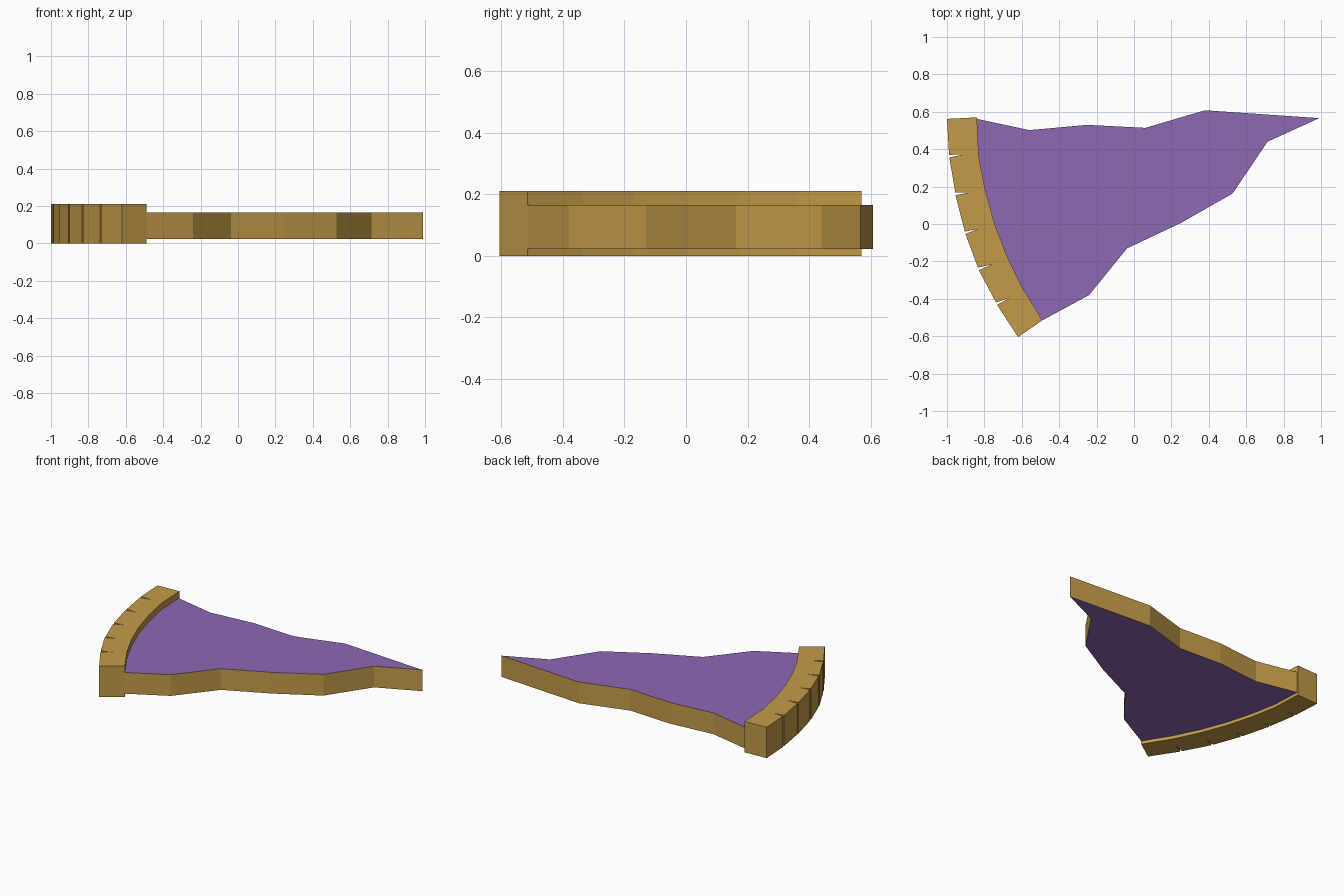
import bpy
import bmesh
from mathutils import Vector

cube = bpy.data.objects.get("Cube")
if cube:
    bpy.data.objects.remove(cube, do_unlink=True)


def make_material(name, color):
    mat = bpy.data.materials.new(name)
    mat.use_nodes = True
    mat.diffuse_color = color
    mat.node_tree.nodes["Principled BSDF"].inputs["Base Color"].default_value = color
    return mat


golden = make_material("golden_brown", (0.55, 0.33, 0.067, 1))
purple = make_material("purple", (0.27, 0.14, 0.456, 1))


def extrude_outline(name, outline, bottom, top, side_mat, cap_mat):
    """Flat-sided slab from a plan outline; caps and walls have their own material."""
    bm = bmesh.new()
    base = bm.faces.new([bm.verts.new((x, y, bottom)) for x, y in outline])
    result = bmesh.ops.extrude_face_region(bm, geom=[base], use_keep_orig=True)
    for v in result["geom"]:
        if isinstance(v, bmesh.types.BMVert):
            v.co.z = top
    bmesh.ops.recalc_face_normals(bm, faces=bm.faces[:])
    for f in bm.faces:
        f.material_index = 1 if abs(f.normal.z) > 0.5 else 0
    mesh = bpy.data.meshes.new(name)
    bm.to_mesh(mesh)
    bm.free()
    mesh.materials.append(side_mat)
    mesh.materials.append(cap_mat)
    obj = bpy.data.objects.new(name, mesh)
    bpy.context.collection.objects.link(obj)
    return obj


# Curve where the filling meets the crust, back to front
inner_arc = [(-0.84, 0.57), (-0.83, 0.36), (-0.795, 0.18), (-0.745, 0),
             (-0.68, -0.17), (-0.6, -0.335), (-0.49, -0.515)]

# Crust: outer arc with thin slits cut between its segments
slits = [((-0.988, 0.363), (-0.914, 0.371)), ((-0.955, 0.161), (-0.884, 0.168)),
         ((-0.903, -0.047), (-0.834, -0.027)), ((-0.832, -0.24), (-0.757, -0.216)),
         ((-0.735, -0.426), (-0.665, -0.394))]
outer_arc = [(-1, 0.562)]
for mouth, tip in slits:
    mouth = Vector(mouth)
    tip = Vector(tip)
    depth = (tip - mouth).normalized()
    half = Vector((-depth.y, depth.x)) * 0.007
    outer_arc += [tuple(mouth + half), tuple(tip), tuple(mouth - half)]
outer_arc.append((-0.62, -0.605))
extrude_outline("crust", outer_arc + inner_arc[::-1], 0, 0.21, golden, golden)

# Slice: wavy wedge, tucked slightly into the crust along the shared curve
wavy_edge = [(-0.49, -0.515), (-0.24, -0.38), (-0.037, -0.13), (0.25, 0.005),
             (0.527, 0.163), (0.714, 0.44), (0.99, 0.566), (0.38, 0.608),
             (0.06, 0.514), (-0.25, 0.53), (-0.56, 0.502), (-0.84, 0.562)]
tucked = [(x - 0.03, y) for x, y in inner_arc[1:-1]]
extrude_outline("slice", wavy_edge + tucked, 0.022, 0.166, golden, purple)
